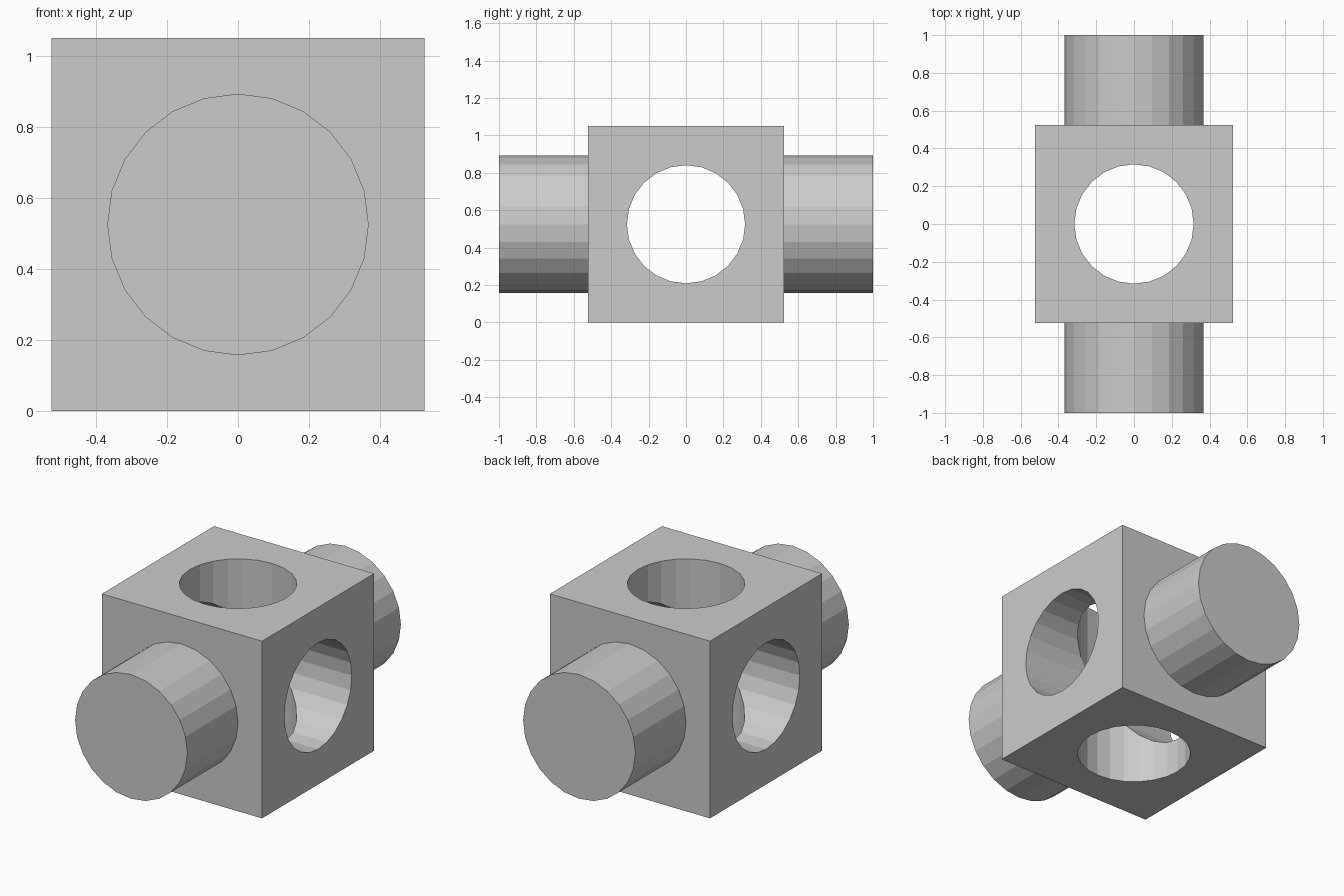
import bpy
from math import pi

default = bpy.data.objects.get("Cube")
if default:
    bpy.data.objects.remove(default, do_unlink=True)

SIZE = 1.05       # block edge
MID = SIZE / 2    # height of the shared centre
SIDES = 24


def rod(name, radius, length, rotation):
    """Cylinder through the block centre."""
    bpy.ops.mesh.primitive_cylinder_add(
        vertices=SIDES, radius=radius, depth=length,
        location=(0, 0, MID), rotation=rotation)
    ob = bpy.context.object
    ob.name = name
    return ob


# Cubic body
bpy.ops.mesh.primitive_cube_add(size=SIZE, location=(0, 0, MID))
block = bpy.context.object
block.name = "pierced_block_with_pegs"

# Solid pegs front and back, then crossing bores sideways and upright
tools = [
    (rod("peg_rod", 0.368, 2.0, (pi / 2, 0, 0)), 'UNION'),
    (rod("side_bore_cutter", 0.316, 1.6, (0, pi / 2, 0)), 'DIFFERENCE'),
    (rod("upright_bore_cutter", 0.316, 1.6, (0, 0, 0)), 'DIFFERENCE'),
]

bpy.context.view_layer.objects.active = block
for tool, operation in tools:
    tool.hide_render = True
    mod = block.modifiers.new(tool.name, 'BOOLEAN')
    mod.operation = operation
    mod.solver = 'EXACT'
    mod.object = tool
    bpy.ops.object.modifier_apply(modifier=mod.name)
    bpy.data.objects.remove(tool, do_unlink=True)

# Faceted finish
block.data.shade_flat()
block.select_set(True)
